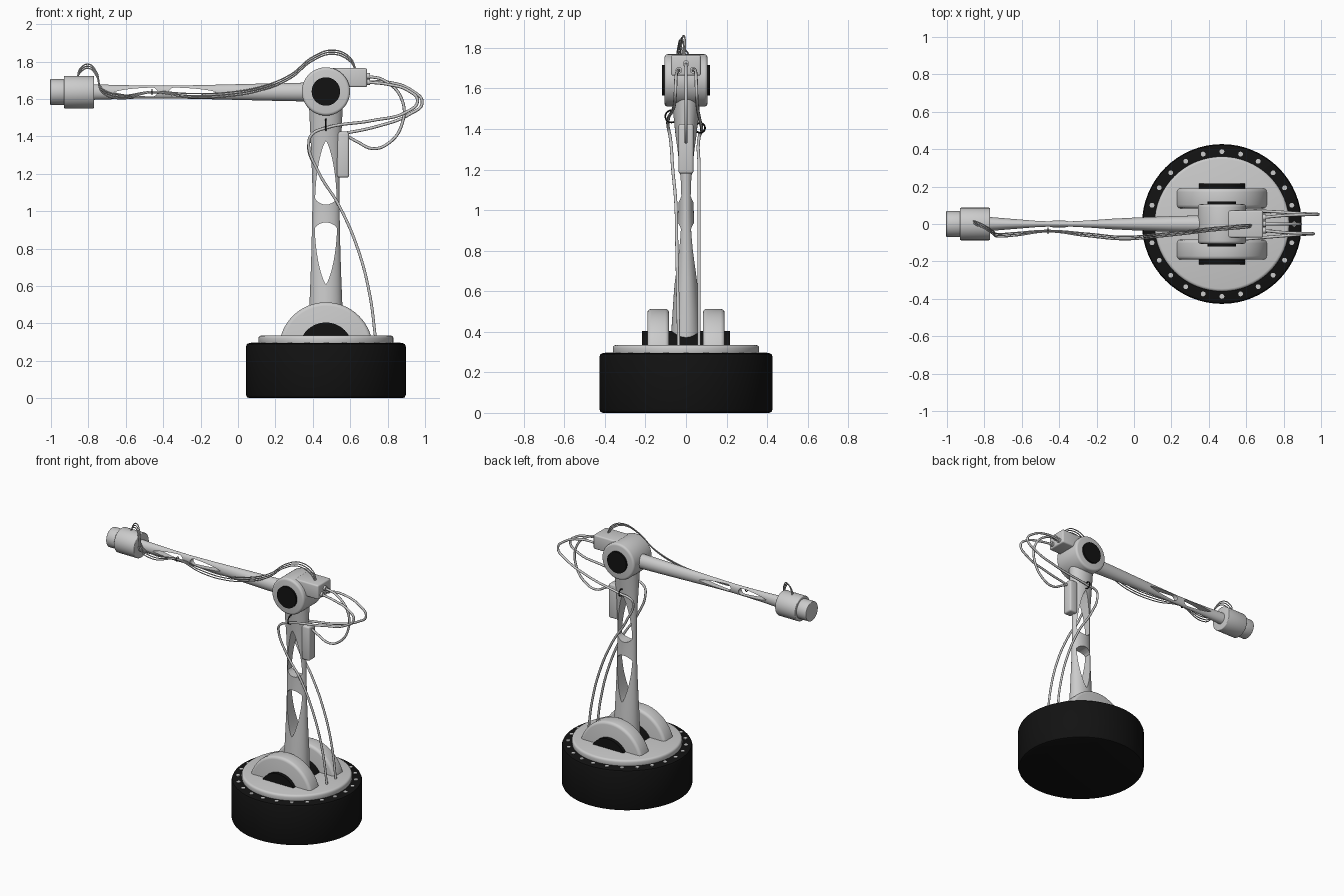
import bpy, bmesh
from math import pi, cos, sin, radians
from mathutils import Matrix, Vector

if "Cube" in bpy.data.objects:
    bpy.data.objects.remove(bpy.data.objects["Cube"])

CX = 0.47           # tower axis
ARM_Z = 1.637       # forearm axis height

black = bpy.data.materials.new("black")
black.diffuse_color = (0.006, 0.006, 0.006, 1)
black.use_nodes = True
black.node_tree.nodes["Principled BSDF"].inputs["Base Color"].default_value = black.diffuse_color

AXES = {"X": Matrix.Rotation(pi / 2, 4, "Y"),
        "Y": Matrix.Rotation(-pi / 2, 4, "X"),
        "Z": Matrix.Identity(4)}


def finish(name, bm, mat=None, angle=35):
    bmesh.ops.recalc_face_normals(bm, faces=bm.faces)
    me = bpy.data.meshes.new(name)
    bm.to_mesh(me)
    bm.free()
    ob = bpy.data.objects.new(name, me)
    bpy.context.collection.objects.link(ob)
    if mat:
        me.materials.append(mat)
    smooth(ob, angle)
    return ob


def smooth(ob, angle=35):
    bpy.ops.object.select_all(action="DESELECT")
    ob.select_set(True)
    bpy.context.view_layer.objects.active = ob
    bpy.ops.object.shade_smooth_by_angle(angle=radians(angle))


def round_edges(bm, width, segs):
    edges = [e for e in bm.edges if e.calc_face_angle(0) > 1]
    bmesh.ops.bevel(bm, geom=edges, offset=width, segments=segs, profile=0.5, affect="EDGES")


def cyl(name, r, length, centre, axis="Z", bevel=0, bsegs=3, segs=64, mat=None, floor=None):
    bm = bmesh.new()
    bmesh.ops.create_cone(bm, cap_ends=True, segments=segs, radius1=r, radius2=r, depth=length,
                          matrix=Matrix.Translation(centre) @ AXES[axis])
    if bevel:
        round_edges(bm, bevel, bsegs)
    if floor is not None:       # keep only the part above this height
        bmesh.ops.bisect_plane(bm, geom=bm.verts[:] + bm.edges[:] + bm.faces[:],
                               plane_co=(0, 0, floor), plane_no=(0, 0, 1), clear_inner=True)
        bmesh.ops.holes_fill(bm, edges=bm.edges)
    return finish(name, bm, mat)


def box(name, lo, hi, bevel=0.01):
    lo, hi = Vector(lo), Vector(hi)
    bm = bmesh.new()
    bmesh.ops.create_cube(bm, size=1, matrix=Matrix.Translation((lo + hi) / 2)
                          @ Matrix.Diagonal((*(hi - lo), 1)))
    round_edges(bm, bevel, 3)
    return finish(name, bm)


def loft(name, stations, place, segs=40):
    """Elliptical sections (t, wide, thin); place(t, wide, thin) gives the world point."""
    bm = bmesh.new()
    rings = [[bm.verts.new(place(t, a * cos(2 * pi * i / segs), b * sin(2 * pi * i / segs)))
              for i in range(segs)] for t, a, b in stations]
    for r0, r1 in zip(rings, rings[1:]):
        for i in range(segs):
            j = (i + 1) % segs
            bm.faces.new((r0[i], r0[j], r1[j], r1[i]))
    bm.faces.new(rings[0])
    bm.faces.new(rings[-1])
    return finish(name, bm)


def cut_teardrop(ob, base, tip, half, place):
    """Window with a blunt end at base, tapering to tip, cut through the thin direction."""
    us = [(1 - cos(pi * i / 20)) / 2 for i in range(21)]
    width = [half * min(1, u / 0.08) ** 0.5 * (1 - u * u) ** 0.75 for u in us]
    outline = [(u, w) for u, w in zip(us, width)] + [(u, -w) for u, w in list(zip(us, width))[-2:0:-1]]
    bm = bmesh.new()
    sides = [[bm.verts.new(place(base + (tip - base) * u, w, d)) for u, w in outline] for d in (-0.3, 0.3)]
    n = len(outline)
    for i in range(n):
        j = (i + 1) % n
        bm.faces.new((sides[0][i], sides[0][j], sides[1][j], sides[1][i]))
    bm.faces.new(sides[0])
    bm.faces.new(sides[1])
    cutter = finish("window_cutter", bm)
    cutter.hide_render = True
    mod = ob.modifiers.new("window", "BOOLEAN")
    mod.operation, mod.solver, mod.object = "DIFFERENCE", "EXACT", cutter
    bpy.context.view_layer.objects.active = ob
    bpy.ops.object.modifier_apply(modifier=mod.name)
    bpy.data.objects.remove(cutter)
    smooth(ob)


def cable(name, pts, r):
    cu = bpy.data.curves.new(name, "CURVE")
    cu.dimensions, cu.bevel_depth, cu.bevel_resolution, cu.resolution_u = "3D", r, 2, 10
    cu.use_fill_caps = True
    sp = cu.splines.new("BEZIER")
    sp.bezier_points.add(len(pts) - 1)
    for bp, p in zip(sp.bezier_points, pts):
        bp.co = p
        bp.handle_left_type = bp.handle_right_type = "AUTO"
    ob = bpy.data.objects.new(name, cu)
    bpy.context.collection.objects.link(ob)


def ring(name, centre, r, thick):
    bpy.ops.mesh.primitive_torus_add(location=centre, rotation=(0, pi / 2, 0), major_radius=r,
                                     minor_radius=thick, major_segments=24, minor_segments=8)
    ob = bpy.context.object
    ob.name = name
    ob.data.materials.append(black)
    smooth(ob)


# Base drum, turntable and bolts
cyl("base_drum", 0.427, 0.295, (CX, 0, 0.1475), bevel=0.018, bsegs=2, mat=black)
cyl("turntable", 0.361, 0.05, (CX, 0, 0.31), bevel=0.015)
for i in range(24):
    a = 2 * pi * i / 24
    cyl("base_bolt", 0.013, 0.012, (CX + 0.387 * cos(a), 0.387 * sin(a), 0.293), segs=16)

# Shoulder lugs and pivot
for s in (-1, 1):
    cyl("shoulder_lug", 0.251, 0.108, (CX, s * 0.137, 0.262), "Y", bevel=0.02, floor=0.32)
cyl("shoulder_pivot", 0.143, 0.432, (CX, 0, 0.262), "Y", mat=black, floor=0.32)

# Upright arm with two windows
up = lambda t, w, d: (CX + w, d, t)
arm = loft("upright_arm", [(0.32, 0.092, 0.078), (0.5, 0.088, 0.066), (0.65, 0.082, 0.056),
                           (0.8, 0.077, 0.046), (1.0, 0.073, 0.038), (1.15, 0.073, 0.038),
                           (1.3, 0.078, 0.045), (1.45, 0.085, 0.06), (1.56, 0.09, 0.072)], up)
cut_teardrop(arm, 1.035, 1.375, 0.058, up)
cut_teardrop(arm, 0.94, 0.61, 0.06, up)

# Elbow joint with dark caps and rear connector housing
cyl("elbow_drum", 0.129, 0.212, (CX, 0, 1.64), "Y", bevel=0.015)
cyl("elbow_caps", 0.076, 0.238, (CX, 0, 1.64), "Y", mat=black)
box("connector_box", (0.5, -0.073, 1.663), (0.69, 0.073, 1.765))
for y, z in ((-0.035, 1.69), (0, 1.722), (0.035, 1.69)):
    cyl("cable_socket", 0.016, 0.03, (0.69, y, z), "X", segs=20)

# Forearm with two windows
out = lambda t, w, d: (t, d, ARM_Z + w)
fore = loft("forearm", [(0.4, 0.051, 0.047), (0.2, 0.047, 0.042), (0.0, 0.042, 0.034),
                        (-0.2, 0.037, 0.024), (-0.38, 0.034, 0.018), (-0.52, 0.035, 0.021),
                        (-0.66, 0.038, 0.028), (-0.79, 0.042, 0.039)], out)
cut_teardrop(fore, -0.37, -0.12, 0.024, out)
cut_teardrop(fore, -0.43, -0.66, 0.024, out)

# Wrist
cyl("wrist_drum", 0.087, 0.16, (-0.85, 0, ARM_Z), "X", bevel=0.005)
cyl("wrist_flange", 0.069, 0.09, (-0.96, 0, ARM_Z), "X", bevel=0.004)

# Housing on the back of the upright
box("rear_housing", (0.53, -0.037, 1.18), (0.594, 0.037, 1.425), 0.012)

# Thick rear cables: one to the housing, two looping round the upright to the turntable
cable("housing_cable", [(0.69, 0, 1.722), (0.78, 0, 1.7), (0.875, 0, 1.6), (0.875, 0, 1.46),
                        (0.80, 0, 1.36), (0.72, 0, 1.335), (0.64, 0, 1.37), (0.57, 0, 1.41)], 0.008)
down = [(0.378, 0.078, 1.36), (0.43, 0.066, 1.21), (0.54, 0.05, 1.03),
        (0.64, 0.045, 0.8), (0.705, 0.04, 0.55), (0.735, 0.036, 0.325)]
loop_front = [(0.69, -0.035, 1.69), (0.8, -0.045, 1.678), (0.91, -0.05, 1.645), (0.96, -0.052, 1.59),
              (0.9, -0.056, 1.53), (0.72, -0.07, 1.485), (0.47, -0.088, 1.445), (0.395, -0.088, 1.41)]
loop_back = [(0.69, 0.035, 1.69), (0.8, 0.045, 1.69), (0.93, 0.05, 1.645), (0.985, 0.052, 1.58),
             (0.92, 0.055, 1.52), (0.75, 0.066, 1.455), (0.47, 0.077, 1.40), (0.395, 0.075, 1.385)]
cable("front_loop_cable", loop_front + [(x, -y, z) for x, y, z in down], 0.008)
cable("back_loop_cable", loop_back + [(x, 0.065, z) for x, y, z in down], 0.008)
ring("front_cable_clip", (CX, -0.072, 1.462), 0.03, 0.004)
ring("back_cable_clip", (CX, 0.07, 1.405), 0.024, 0.004)

# Three thin signal wires along the forearm
for i in (-1, 0, 1):
    path = [(0.63, -0.01, 1.755), (0.6, -0.012, 1.81), (0.51, -0.02, 1.85), (0.4, -0.03, 1.815),
            (0.28, -0.045, 1.72), (0.12, -0.062, 1.655), (-0.05, -0.075, 1.625), (-0.25, -0.058, 1.618),
            (-0.46, -0.038, 1.637), (-0.64, -0.055, 1.612), (-0.73, -0.06, 1.65),
            (-0.755, -0.045, 1.73), (-0.8, -0.015, 1.775), (-0.845, 0.005, 1.75), (-0.86, 0.012, 1.71)]
    last = len(path) - 1
    cable("signal_wire", [(x, y + (0.004 if k in (0, 8, last) else 0.009) * i,
                           z + (0.003 if k in (0, 8, last) else 0.011) * i)
                          for k, (x, y, z) in enumerate(path)], 0.0035)
ring("wire_clip", (-0.46, -0.036, 1.637), 0.014, 0.003)
